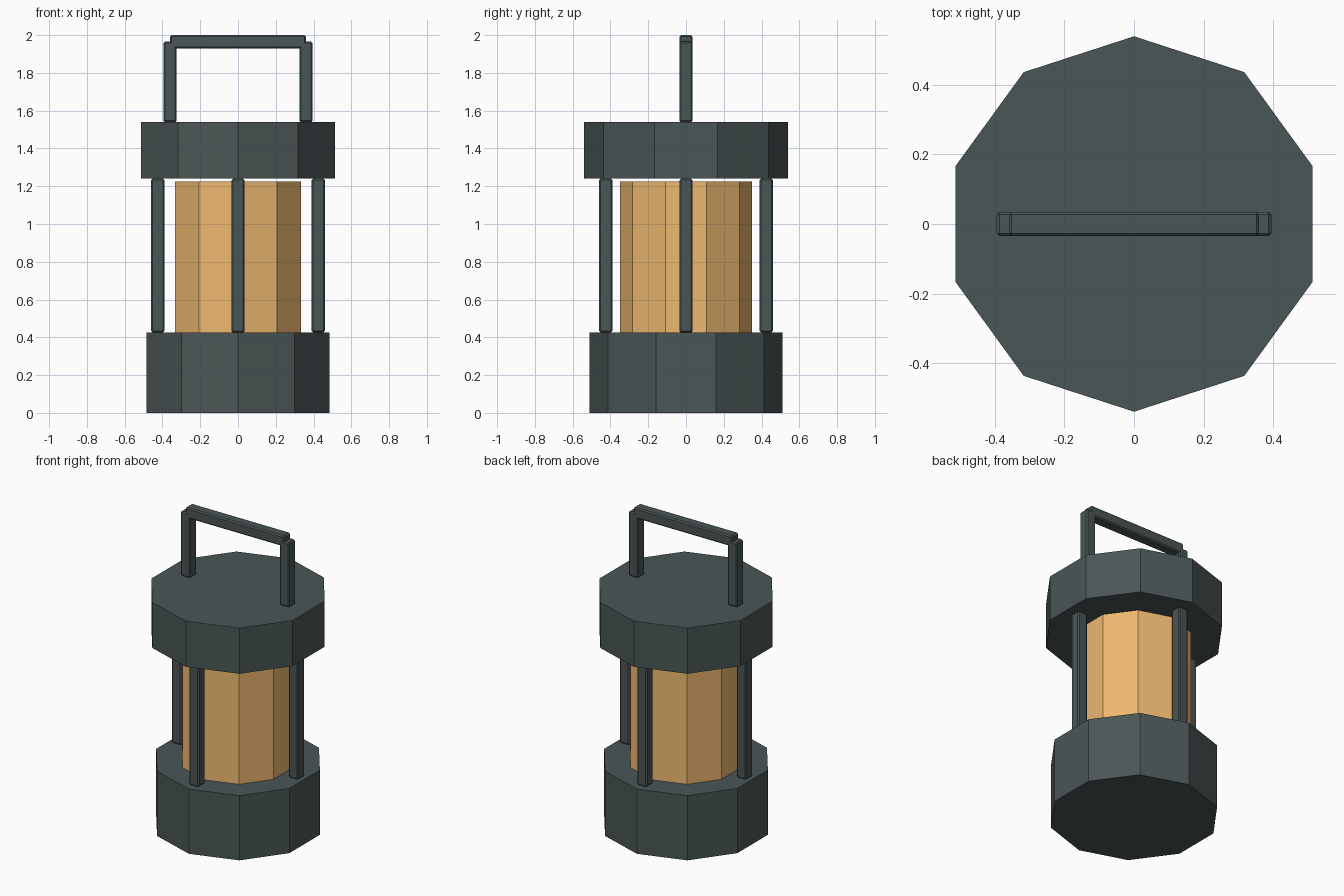
import bpy
from math import cos, sin, pi

if "Cube" in bpy.data.objects:
    bpy.data.objects.remove(bpy.data.objects["Cube"])


def material(name, rgb):
    m = bpy.data.materials.new(name)
    m.diffuse_color = (*rgb, 1)
    m.use_nodes = True
    m.node_tree.nodes["Principled BSDF"].inputs["Base Color"].default_value = m.diffuse_color
    return m


METAL = material("dark_metal", (0.07, 0.092, 0.092))
GLOW = material("warm_glass", (0.85, 0.48, 0.16))


def drum(name, radius, z0, z1, mat):
    """Ten-sided cylinder between two heights."""
    bpy.ops.mesh.primitive_cylinder_add(vertices=10, radius=radius, depth=z1 - z0,
                                        location=(0, 0, (z0 + z1) / 2))
    ob = bpy.context.object
    ob.name = name
    ob.data.materials.append(mat)


def bar(name, centre, size):
    """Square bar with small chamfered edges."""
    bpy.ops.mesh.primitive_cube_add(size=1, location=centre)
    ob = bpy.context.object
    ob.name = name
    ob.scale = size
    bpy.ops.object.transform_apply(location=False, rotation=False, scale=True)
    bevel = ob.modifiers.new("chamfer", 'BEVEL')
    bevel.width = 0.008
    bevel.segments = 1
    ob.data.materials.append(METAL)


T = 0.07  # bar thickness

# Body
drum("base", 0.51, 0, 0.425, METAL)
drum("glass", 0.35, 0.425, 1.225, GLOW)
drum("cap", 0.54, 1.24, 1.54, METAL)

# Four cage posts around the glass
for i in range(4):
    a = i * pi / 2
    bar(f"cage_post_{i + 1}", (0.425 * cos(a), 0.425 * sin(a), 0.8325), (T, T, 0.815))

# Carrying handle
for side, x in (("left", -0.36), ("right", 0.36)):
    bar(f"handle_post_{side}", (x, 0, 1.7525), (T, T, 0.425))
bar("handle_grip", (0, 0, 1.965), (0.72, T, T))
